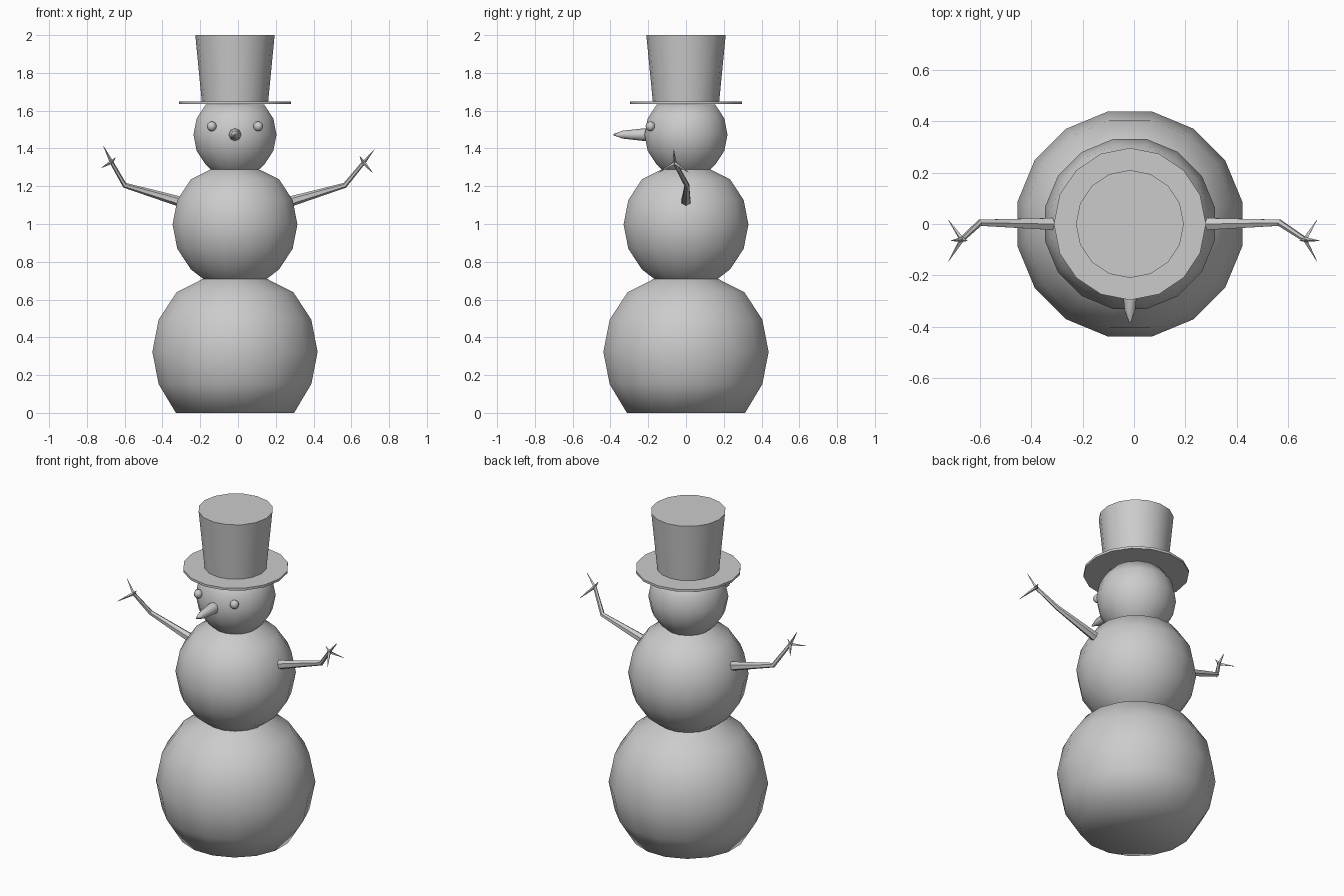
import bpy, bmesh, math
from mathutils import Vector

if "Cube" in bpy.data.objects:
    bpy.data.objects.remove(bpy.data.objects["Cube"])

CX = -0.016  # body axis


def finish(name, bm, angle=60):
    bmesh.ops.recalc_face_normals(bm, faces=bm.faces[:])
    me = bpy.data.meshes.new(name)
    bm.to_mesh(me)
    bm.free()
    ob = bpy.data.objects.new(name, me)
    bpy.context.collection.objects.link(ob)
    bpy.ops.object.select_all(action='DESELECT')
    ob.select_set(True)
    bpy.context.view_layer.objects.active = ob
    bpy.ops.object.shade_smooth_by_angle(angle=math.radians(angle))
    return ob


def skin(bm, rings):
    """Join rings of points into a closed tube with end caps."""
    vs = [[bm.verts.new(p) for p in r] for r in rings]
    n = len(vs[0])
    for a, b in zip(vs, vs[1:]):
        for i in range(n):
            j = (i + 1) % n
            bm.faces.new((a[i], a[j], b[j], b[i]))
    bm.faces.new(vs[0][::-1])
    bm.faces.new(vs[-1])


def lathe(name, profile, sides=16, phase=0.0, angle=60):
    bm = bmesh.new()
    rings = []
    for r, z in profile:
        rings.append([(CX + r * math.cos(math.tau * (i + phase) / sides),
                       r * math.sin(math.tau * (i + phase) / sides), z) for i in range(sides)])
    skin(bm, rings)
    return finish(name, bm, angle)


def tube(bm, path, sides=6):
    """Tapered tube through (point, radius) pairs."""
    pts = [Vector(p) for p, r in path]
    rings = []
    for k, (p, r) in enumerate(path):
        d = (pts[min(k + 1, len(pts) - 1)] - pts[max(k - 1, 0)]).normalized()
        u = d.cross(Vector((0, 1, 0.01))).normalized()
        v = d.cross(u)
        rings.append([pts[k] + r * (u * math.cos(math.tau * i / sides) + v * math.sin(math.tau * i / sides))
                      for i in range(sides)])
    skin(bm, rings)


def ball_rings(R, zc, angles):
    return [(R * math.cos(math.radians(a)), zc + R * math.sin(math.radians(a))) for a in angles]


# three stacked balls as one turned body with pinched necks
body = [(0.319, 0.0)]
body += ball_rings(0.446, 0.323, (-22.5, 0, 22.5, 45))
body += [(0.172, 0.71)]
body += ball_rings(0.337, 0.998, (-45, -22.5, 0, 22.5, 45))
body += [(0.13, 1.289)]
body += ball_rings(0.224, 1.473, (-45, -22.5, 0, 22.5, 45))
lathe("snow_body", body, phase=0.5)

# hat: brim and flared crown
lathe("hat_brim", [(0.296, 1.635), (0.296, 1.649)], angle=40)
lathe("hat_crown", [(0.175, 1.64), (0.21, 2.0)], angle=40)

# eyes
for side, label in ((-1, "left"), (1, "right")):
    bm = bmesh.new()
    bmesh.ops.create_uvsphere(bm, u_segments=8, v_segments=6, radius=0.026)
    bmesh.ops.translate(bm, verts=bm.verts, vec=(CX + side * 0.123, -0.188, 1.517))
    finish("eye_" + label, bm)

# nose
bm = bmesh.new()
rings = []
for r, y in ((0.034, -0.19), (0.033, -0.225), (0.021, -0.335), (0.003, -0.385)):
    rings.append([(CX + r * math.cos(math.tau * i / 8), y, 1.473 + r * math.sin(math.tau * i / 8))
                  for i in range(8)])
skin(bm, rings)
finish("nose", bm)

# twig arms: shoulder, elbow, fork, then four twig tips
arms = {
    "right": ((0.28, 0, 1.12), (0.566, 0.005, 1.205), (0.665, -0.06, 1.325),
              ((0.722, -0.065, 1.395), (0.712, 0.015, 1.272), (0.712, -0.145, 1.272), (0.645, -0.065, 1.357))),
    "left": ((-0.312, 0, 1.12), (-0.6, 0.005, 1.205), (-0.67, -0.06, 1.328),
             ((-0.712, -0.065, 1.412), (-0.722, 0.015, 1.298), (-0.722, -0.145, 1.298), (-0.648, -0.065, 1.352))),
}
for label, (shoulder, elbow, fork, tips) in arms.items():
    bm = bmesh.new()
    tube(bm, [(shoulder, 0.027), (elbow, 0.014), (fork, 0.01)])
    for t in tips:
        tube(bm, [(fork, 0.01), (t, 0.001)], 4)
    finish("arm_" + label, bm, 40)
